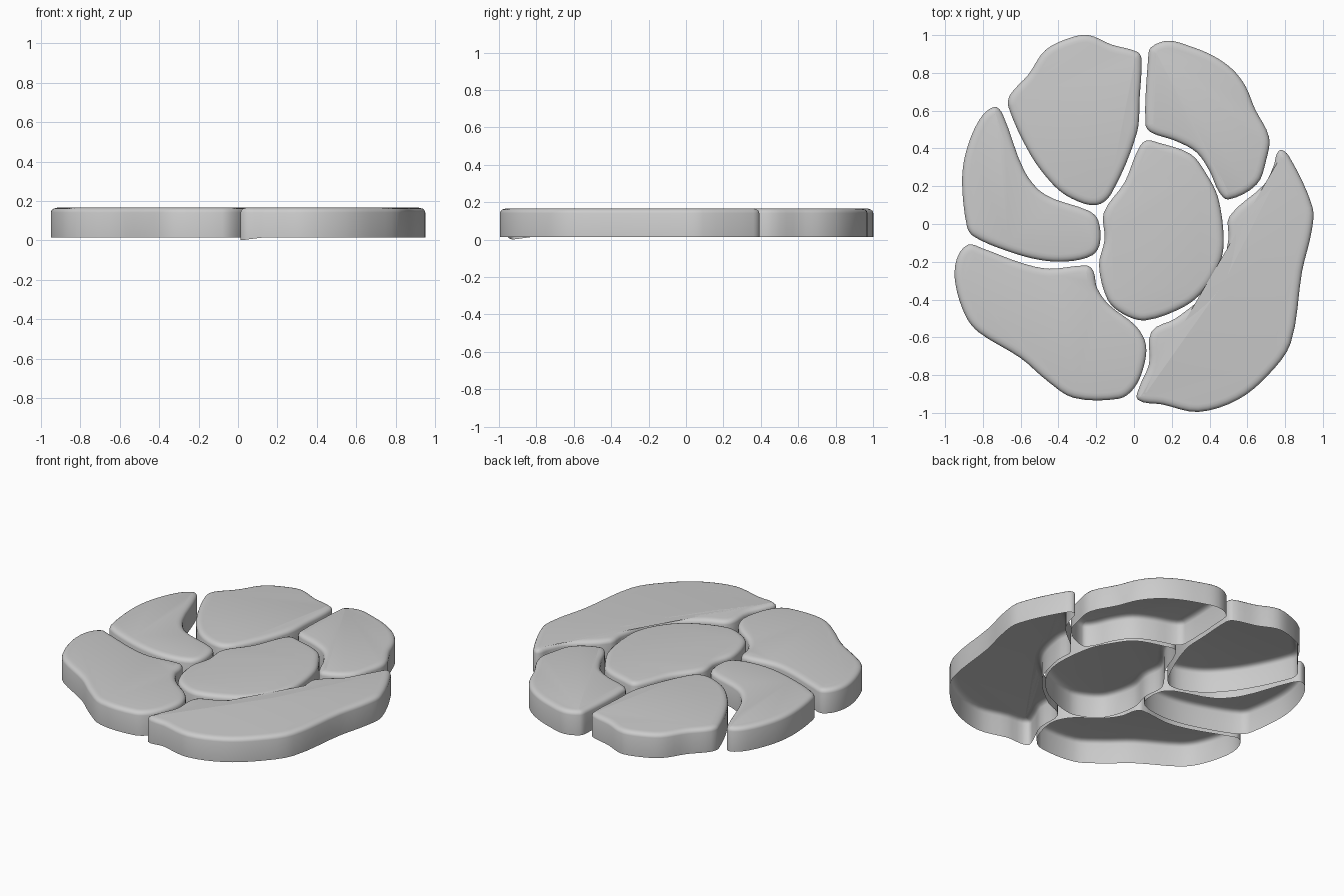
import bpy, bmesh
from math import radians
from mathutils import Vector
from mathutils.geometry import interpolate_bezier

# Wall and rounded rim section: (inset from outline, height)
RIM = [(0, 0.015), (0, 0.142), (0.004, 0.153), (0.013, 0.161), (0.026, 0.165), (0.04, 0.167)]


def smooth_loop(pts, steps=4):
    """Closed smooth curve through the given points."""
    p = [Vector((x, y, 0)) for x, y in pts]
    n = len(p)
    tan = [(p[(i + 1) % n] - p[i - 1]).normalized() for i in range(n)]
    out = []
    for i in range(n):
        j = (i + 1) % n
        d = (p[j] - p[i]).length * 0.33
        out += interpolate_bezier(p[i], p[i] + tan[i] * d, p[j] - tan[j] * d, p[j], steps + 1)[:-1]
    return out


def stone(name, pts, dip=None):
    """Open-bottomed slab with a rounded top edge; outline runs clockwise."""
    loop = smooth_loop(pts)
    n = len(loop)
    bm = bmesh.new()
    rings = []
    for inset, z in RIM:
        ring = []
        for i, c in enumerate(loop):
            t = (loop[(i + 1) % n] - loop[i - 1]).normalized()
            ring.append(bm.verts.new((c.x + t.y * inset, c.y - t.x * inset, z)))
        rings.append(ring)
    for a, b in zip(rings, rings[1:]):
        for i in range(n):
            j = (i + 1) % n
            bm.faces.new((a[j], a[i], b[i], b[j]))
    bm.faces.new(rings[-1][::-1])
    if dip:  # lowest corner of the lower edge touches the ground
        for v in rings[0]:
            d = (v.co.xy - Vector(dip)).length
            v.co.z -= 0.015 * max(0, 1 - d / 0.12)
    me = bpy.data.meshes.new(name)
    bm.to_mesh(me)
    bm.free()
    ob = bpy.data.objects.new(name, me)
    bpy.context.collection.objects.link(ob)
    bpy.ops.object.select_all(action='DESELECT')
    ob.select_set(True)
    bpy.context.view_layer.objects.active = ob
    bpy.ops.object.shade_smooth_by_angle(angle=radians(50))


# Middle stone
stone("centre_stone", [
    (0.06, 0.44), (0.13, 0.43), (0.30, 0.37), (0.38, 0.27), (0.445, 0.14), (0.475, -0.08),
    (0.455, -0.21), (0.38, -0.34), (0.27, -0.435), (0.06, -0.51), (-0.06, -0.475), (-0.14, -0.40),
    (-0.185, -0.22), (-0.155, -0.08), (-0.16, 0.06), (-0.05, 0.22), (0.015, 0.38)])

# Ring of outer stones
stone("back_left_stone", [
    (-0.24, 1.0), (-0.12, 0.95), (0.02, 0.91), (0.04, 0.87), (0.03, 0.67), (0.015, 0.48),
    (-0.12, 0.16), (-0.20, 0.10), (-0.33, 0.135), (-0.43, 0.21), (-0.55, 0.37), (-0.665, 0.62),
    (-0.655, 0.685), (-0.56, 0.79), (-0.47, 0.92), (-0.34, 0.985)])
stone("back_right_stone", [
    (0.09, 0.935), (0.18, 0.97), (0.30, 0.94), (0.42, 0.89), (0.52, 0.82), (0.59, 0.73),
    (0.64, 0.61), (0.715, 0.46), (0.70, 0.34), (0.65, 0.21), (0.50, 0.13), (0.45, 0.17),
    (0.40, 0.28), (0.33, 0.38), (0.22, 0.44), (0.09, 0.485), (0.06, 0.53), (0.075, 0.88)])
stone("left_stone", [
    (-0.74, 0.62), (-0.695, 0.58), (-0.58, 0.28), (-0.47, 0.155), (-0.24, 0.07), (-0.19, 0.02),
    (-0.18, -0.10), (-0.22, -0.165), (-0.35, -0.198), (-0.50, -0.19), (-0.68, -0.14),
    (-0.85, -0.065), (-0.885, -0.01), (-0.91, 0.22), (-0.89, 0.38), (-0.82, 0.55)])
stone("front_left_stone", [
    (-0.88, -0.11), (-0.80, -0.13), (-0.60, -0.205), (-0.45, -0.237), (-0.25, -0.22), (-0.215, -0.25),
    (-0.195, -0.34), (-0.13, -0.43), (0.01, -0.54), (0.063, -0.64), (0.05, -0.76), (0.0, -0.87),
    (-0.08, -0.925), (-0.32, -0.92), (-0.46, -0.83), (-0.60, -0.71), (-0.82, -0.575), (-0.89, -0.49),
    (-0.945, -0.32), (-0.94, -0.19)])
stone("right_stone", [
    (0.77, 0.39), (0.82, 0.36), (0.945, 0.09), (0.94, -0.04), (0.89, -0.25), (0.83, -0.63),
    (0.71, -0.80), (0.55, -0.93), (0.34, -0.995), (0.15, -0.955), (0.02, -0.93), (0.03, -0.86),
    (0.08, -0.74), (0.092, -0.57), (0.22, -0.50), (0.38, -0.37), (0.46, -0.25), (0.50, -0.08),
    (0.505, 0.04), (0.69, 0.21), (0.74, 0.31)], dip=(0.01, -0.93))
